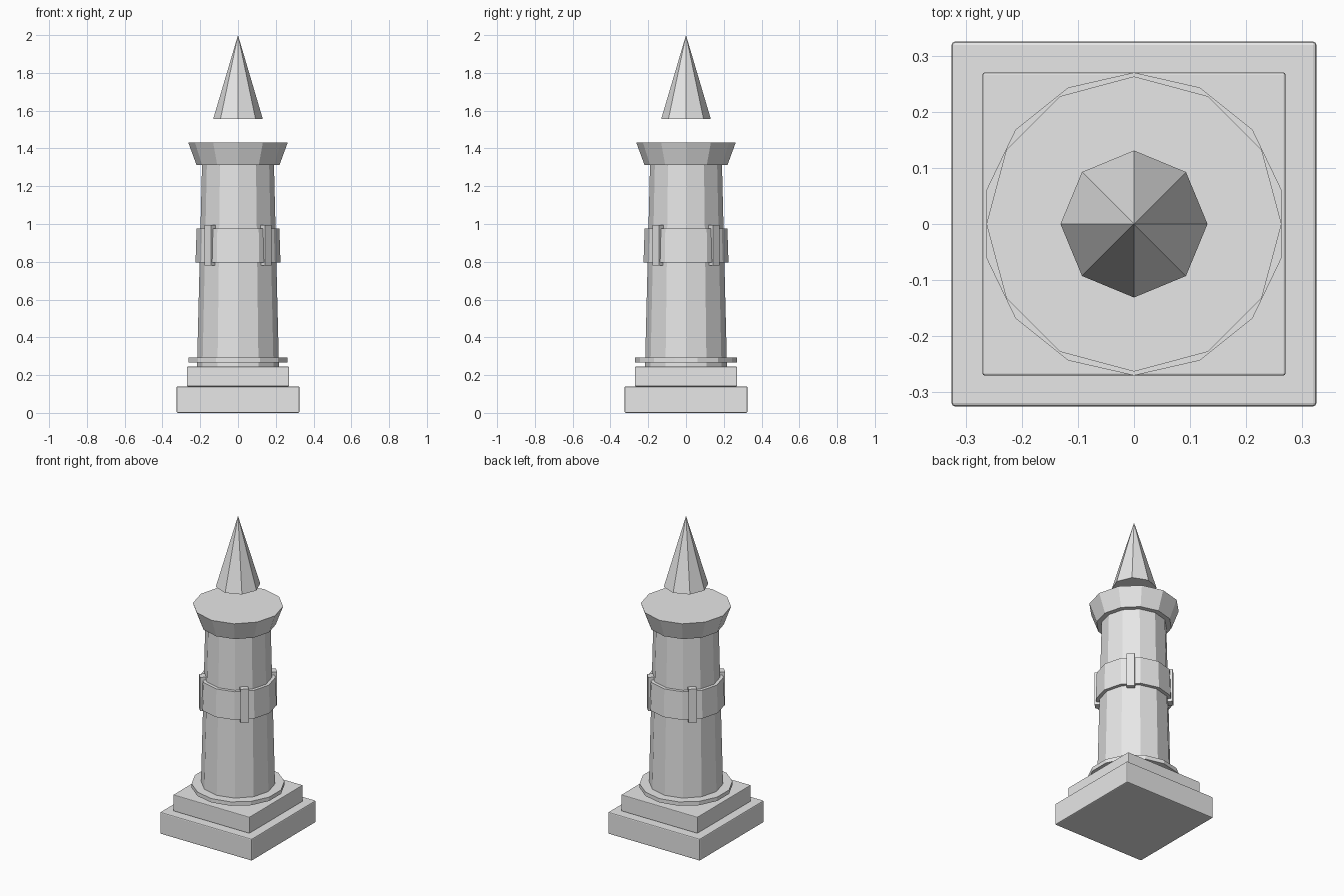
import bpy, math

if "Cube" in bpy.data.objects:
    bpy.data.objects.remove(bpy.data.objects["Cube"])

stone = bpy.data.materials.new("light_grey_stone")
stone.diffuse_color = (0.8, 0.8, 0.8, 1.0)
stone.use_nodes = True
stone.node_tree.nodes["Principled BSDF"].inputs["Base Color"].default_value = stone.diffuse_color


def finish(name):
    ob = bpy.context.object
    ob.name = name
    ob.data.materials.append(stone)
    return ob


def frustum(name, sides, z0, z1, r0, r1):
    """Flat-sided tapered drum between two heights, first corner on +y."""
    bpy.ops.mesh.primitive_cone_add(vertices=sides, radius1=r0, radius2=r1,
                                    depth=z1 - z0, location=(0, 0, (z0 + z1) / 2))
    return finish(name)


def block(name, size, loc, turn=0.0, bevel=0.0):
    bpy.ops.mesh.primitive_cube_add(size=1, location=loc, rotation=(0, 0, turn))
    ob = finish(name)
    ob.scale = size
    bpy.ops.object.transform_apply(location=False, rotation=False, scale=True)
    if bevel:
        mod = ob.modifiers.new("edge_bevel", 'BEVEL')
        mod.width = bevel
        mod.segments = 2
    return ob


# Stepped square base
block("lower_plinth", (0.65, 0.65, 0.14), (0, 0, 0.07), bevel=0.006)
block("upper_plinth", (0.54, 0.54, 0.105), (0, 0, 0.1925), bevel=0.004)

# Tapered column with its foot ring and flared crown
frustum("foot_ring", 14, 0.267, 0.292, 0.27, 0.27)
frustum("column_shaft", 12, 0.24, 1.33, 0.217, 0.19)
frustum("crown", 12, 1.313, 1.431, 0.22, 0.263)

# Middle band with four diagonal clasps
frustum("middle_band", 12, 0.797, 0.975, 0.225, 0.219)
for i in range(4):
    a = math.radians(45 + 90 * i)
    r = 0.207
    block(f"band_clasp_{i + 1}", (0.04, 0.048, 0.215),
          (r * math.cos(a), r * math.sin(a), 0.887), turn=a)

# Floating pointed finial
frustum("finial", 8, 1.557, 2.0, 0.131, 0.0)
